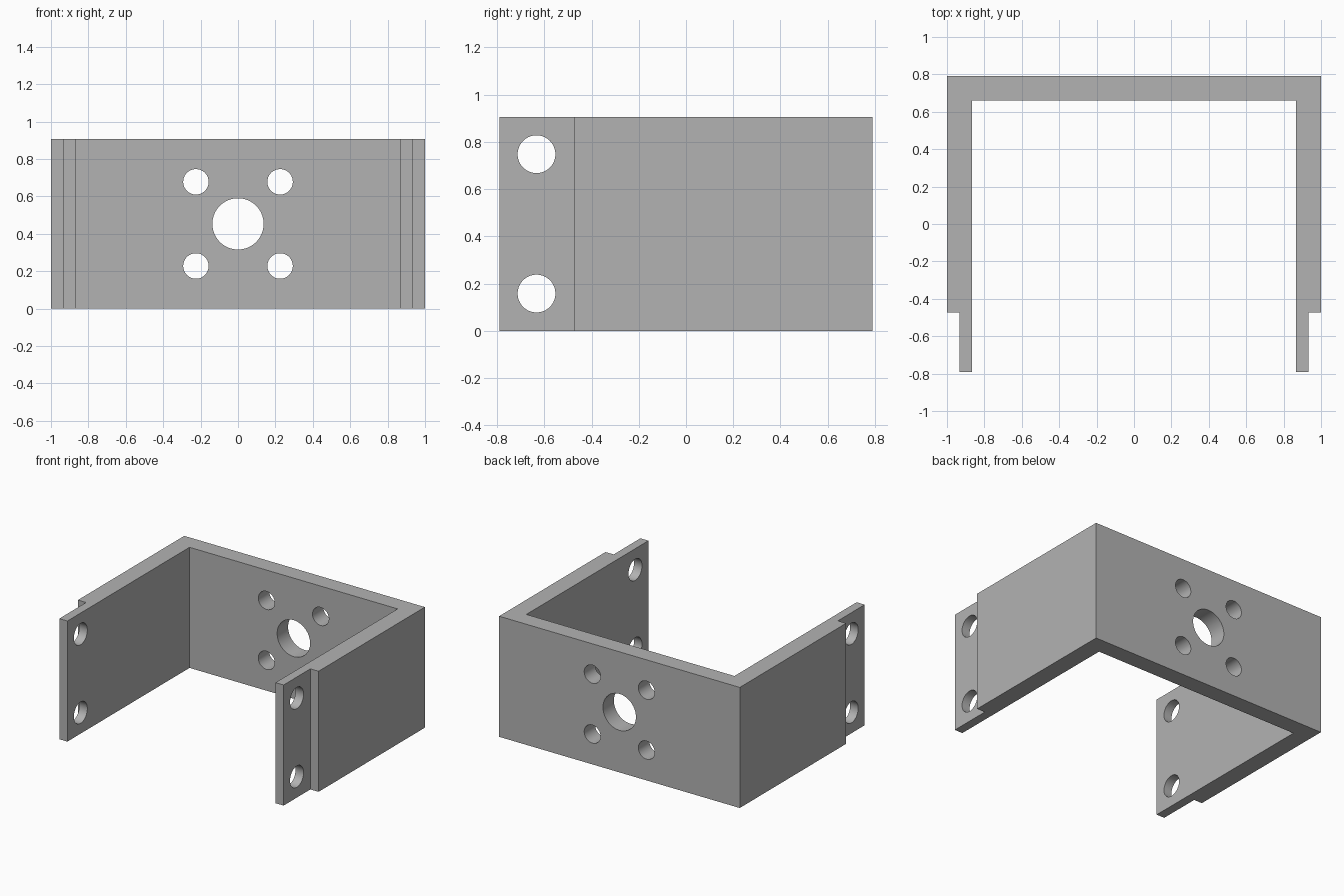
import bpy, bmesh, math
from mathutils import Matrix

cube = bpy.data.objects.get("Cube")
if cube:
    bpy.data.objects.remove(cube, do_unlink=True)

HEIGHT, BACK, INNER_BACK = 0.906, 0.79, 0.66
OUTER, STEP, INNER, STEP_Y = 1.0, 0.932, 0.865, -0.472

grey = bpy.data.materials.new("plain grey")
grey.use_nodes = True
colour = (0.45, 0.45, 0.45, 1)
grey.diffuse_color = colour
grey.node_tree.nodes["Principled BSDF"].inputs["Base Color"].default_value = colour


def make_object(name, bm):
    bmesh.ops.recalc_face_normals(bm, faces=bm.faces)
    mesh = bpy.data.meshes.new(name)
    bm.to_mesh(mesh)
    bm.free()
    mesh.materials.append(grey)
    obj = bpy.data.objects.new(name, mesh)
    bpy.context.collection.objects.link(obj)
    return obj


def add_cylinder(bm, centre, radius, axis):
    turn = Matrix.Rotation(math.pi / 2, 4, "Y" if axis == "X" else "X")
    bmesh.ops.create_cone(bm, cap_ends=True, segments=64, radius1=radius, radius2=radius,
                          depth=0.4, matrix=Matrix.Translation(centre) @ turn)


# U-shaped bracket with thinned arm tips, extruded upwards
half = [(OUTER, BACK), (OUTER, STEP_Y), (STEP, STEP_Y), (STEP, -BACK),
        (INNER, -BACK), (INNER, INNER_BACK)]
outline = half + [(-x, y) for x, y in reversed(half)]
bm = bmesh.new()
base = bm.faces.new([bm.verts.new((x, y, 0)) for x, y in outline])
top = bmesh.ops.extrude_face_region(bm, geom=[base])["geom"]
bmesh.ops.translate(bm, vec=(0, 0, HEIGHT),
                    verts=[v for v in top if isinstance(v, bmesh.types.BMVert)])
bracket = make_object("bracket", bm)

# Hole cutters: centre bore, four screw holes, two holes per arm tip
bm = bmesh.new()
mid = HEIGHT / 2
add_cylinder(bm, (0, 0.725, mid), 0.137, "Y")
for side in (-1, 1):
    for level in (-1, 1):
        add_cylinder(bm, (side * 0.225, 0.725, mid + level * 0.225), 0.068, "Y")
        add_cylinder(bm, (side * 0.9, -0.633, mid + level * 0.295), 0.08, "X")
cutter = make_object("hole_cutter", bm)
cutter.hide_render = True

# Cut the holes and discard the cutter
cut = bracket.modifiers.new("holes", "BOOLEAN")
cut.operation = "DIFFERENCE"
cut.solver = "EXACT"
cut.object = cutter
bpy.ops.object.select_all(action="DESELECT")
bracket.select_set(True)
bpy.context.view_layer.objects.active = bracket
bpy.ops.object.modifier_apply(modifier=cut.name)
bpy.data.objects.remove(cutter, do_unlink=True)
bpy.ops.object.shade_smooth_by_angle(angle=math.radians(30))
